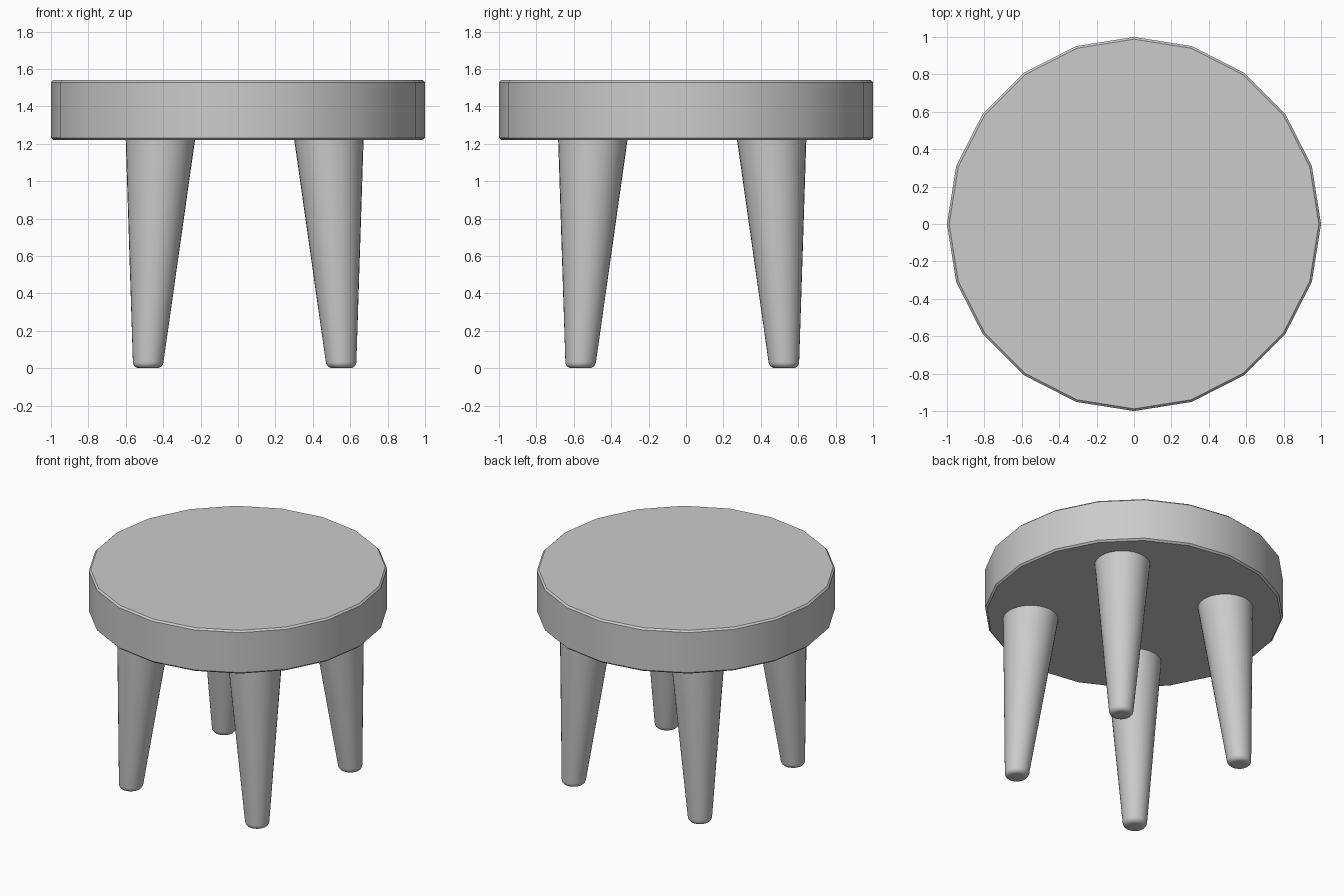
import bpy
import bmesh
from math import cos, sin, pi, radians
from mathutils import Vector

if "Cube" in bpy.data.objects:
    bpy.data.objects.remove(bpy.data.objects["Cube"], do_unlink=True)

# Single plain grey finish
grey = bpy.data.materials.new("plain grey")
grey.use_nodes = True
colour = (0.6, 0.6, 0.6, 1)
grey.diffuse_color = colour
grey.node_tree.nodes["Principled BSDF"].inputs["Base Color"].default_value = colour


def lathe(name, profile, sides, foot, top, height):
    """Stack (radius, z) rings along a line from foot to top, and cap both ends."""
    bm = bmesh.new()
    rings = []
    for radius, z in profile:
        c = Vector(foot).lerp(Vector(top), z / height)
        rings.append([bm.verts.new((c.x + radius * cos(2 * pi * i / sides),
                                    c.y + radius * sin(2 * pi * i / sides), z))
                      for i in range(sides)])
    for low, high in zip(rings, rings[1:]):
        for i in range(sides):
            j = (i + 1) % sides
            bm.faces.new((low[i], low[j], high[j], high[i]))
    bm.faces.new(rings[0][::-1])
    bm.faces.new(rings[-1])
    mesh = bpy.data.meshes.new(name)
    bm.to_mesh(mesh)
    bm.free()
    mesh.materials.append(grey)
    obj = bpy.data.objects.new(name, mesh)
    bpy.context.collection.objects.link(obj)
    bpy.ops.object.select_all(action="DESELECT")
    obj.select_set(True)
    bpy.context.view_layer.objects.active = obj
    bpy.ops.object.shade_smooth_by_angle(angle=radians(40))
    return obj


# Thick round seat with a narrow bevelled rim
bottom, top, bevel = 1.22, 1.54, 0.012
lathe("seat",
      [(1 - bevel, bottom), (1, bottom + bevel), (1, top - bevel), (1 - bevel, top)],
      20, (0, 0), (0, 0), top)

# Four splayed, tapered legs with rounded feet, slightly sunk into the seat
leg_height, foot_radius, top_radius, rounding = 1.24, 0.082, 0.187, 0.035
leg_profile = [(foot_radius - rounding * (1 - sin(a)), rounding * (1 - cos(a)))
               for a in (pi / 2 * k / 5 for k in range(6))]
leg_profile.append((top_radius, leg_height))
splay = 0.068
for x_name, x, x_side in (("left", 0.553, 1), ("right", -0.482, -1)):
    for y_name, y, y_side in (("front", -0.565, -1), ("back", 0.525, 1)):
        lathe(f"{y_name}_{x_name}_leg", leg_profile, 32, (x, y),
              (x - splay * x_side, y - splay * y_side), leg_height)
